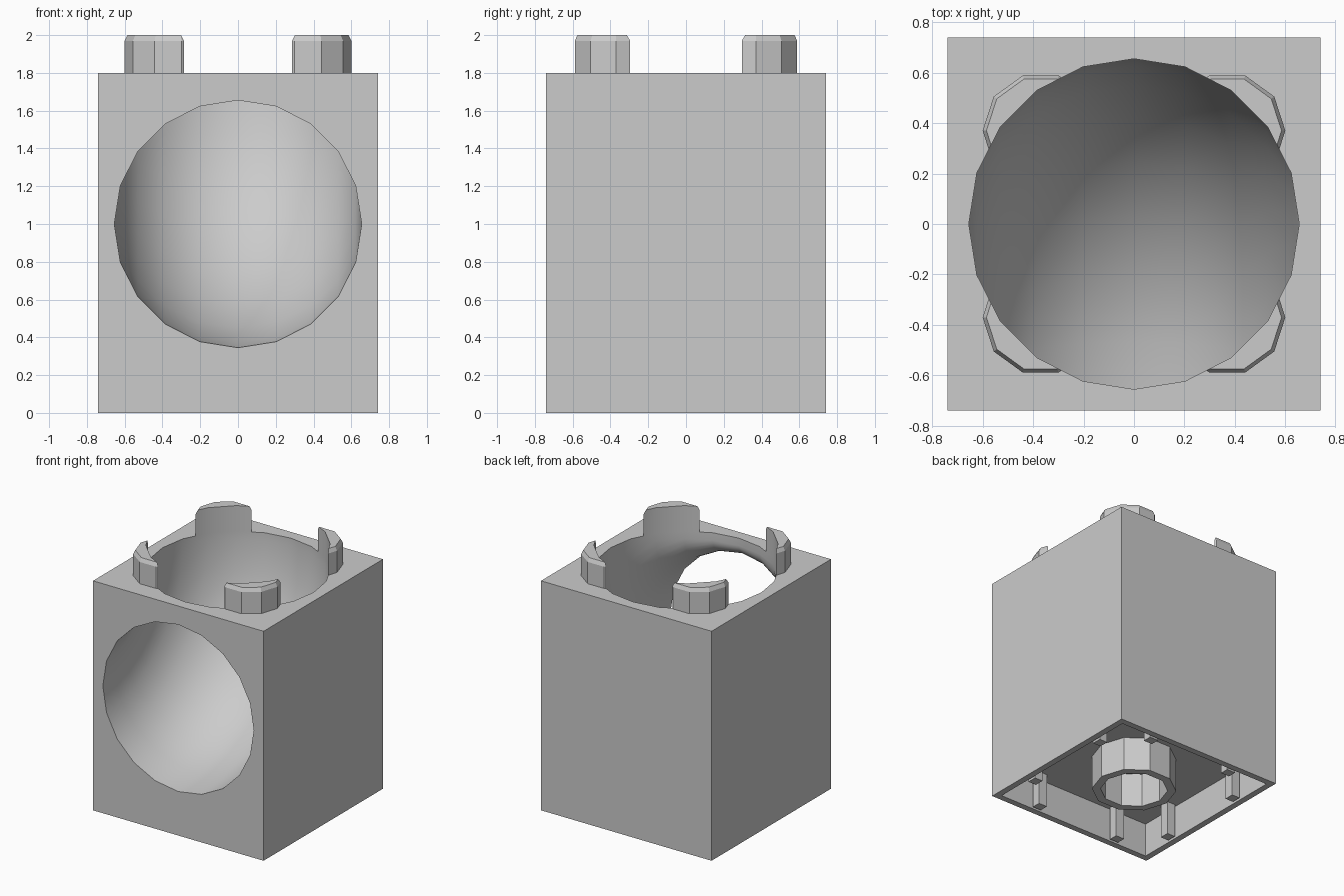
import bpy, bmesh
from math import cos, sin, pi, radians
from mathutils import Vector

if "Cube" in bpy.data.objects:
    bpy.data.objects.remove(bpy.data.objects["Cube"], do_unlink=True)

HALF, TOP = 0.74, 1.8          # block half width and height
BORE = 0.655                   # tunnel radius
WALL, DEPTH = 0.07, 0.27       # underside wall thickness and hollow depth
STUD = 0.37                    # stud offset from the centre

grey = bpy.data.materials.new("light_grey")
grey.use_nodes = True
grey.diffuse_color = (0.6, 0.6, 0.6, 1)
grey.node_tree.nodes["Principled BSDF"].inputs["Base Color"].default_value = (0.6, 0.6, 0.6, 1)


def make_object(name, bm):
    bmesh.ops.recalc_face_normals(bm, faces=bm.faces)
    mesh = bpy.data.meshes.new(name)
    bm.to_mesh(mesh)
    bm.free()
    mesh.materials.append(grey)
    obj = bpy.data.objects.new(name, mesh)
    bpy.context.collection.objects.link(obj)
    return obj


def activate(obj):
    bpy.ops.object.select_all(action="DESELECT")
    obj.select_set(True)
    bpy.context.view_layer.objects.active = obj


def box(bm, centre, size):
    verts = bmesh.ops.create_cube(bm, size=1)["verts"]
    bmesh.ops.scale(bm, vec=size, verts=verts)
    bmesh.ops.translate(bm, vec=centre, verts=verts)


def loft(name, rings, capped=True):
    """Skin a list of equal-length point rings."""
    bm = bmesh.new()
    loops = [[bm.verts.new(p) for p in ring] for ring in rings]
    n = len(loops[0])
    for a, b in zip(loops, loops[1:]):
        for i in range(n):
            j = (i + 1) % n
            bm.faces.new((a[i], a[j], b[j], b[i]))
    if capped:
        bm.faces.new(loops[0])
        bm.faces.new(loops[-1])
    return make_object(name, bm)


def circle(radius, sides, centre, v=Vector((0, 1, 0))):
    u = Vector((1, 0, 0))
    return [Vector(centre) + radius * (u * cos(t) + v * sin(t))
            for t in (2 * pi * i / sides for i in range(sides))]


# Elbow-shaped cutter running from the top opening to the front opening
BEND_Z, STEPS = 1.74, 8
path = [circle(BORE, 20, (0, 0, 2.2))]
for k in range(STEPS + 1):
    a = pi / 2 * k / STEPS
    out = Vector((0, cos(a), -sin(a)))
    path.append(circle(BORE, 20, Vector((0, -HALF, BEND_Z)) + HALF * out, out))
path.append(circle(BORE, 20, (0, -HALF - 0.2, BEND_Z - HALF), Vector((0, 0, -1))))
cutter = loft("tunnel_cutter", path)
cutter.hide_render = True


def bore(obj):
    mod = obj.modifiers.new("tunnel", "BOOLEAN")
    mod.operation = "DIFFERENCE"
    mod.solver = "EXACT"
    mod.object = cutter
    activate(obj)
    bpy.ops.object.modifier_apply(modifier=mod.name)


# Block with a hollow underside
bm = bmesh.new()
box(bm, (0, 0, TOP / 2), (2 * HALF, 2 * HALF, TOP))
bm.normal_update()
under = min(bm.faces, key=lambda f: f.calc_center_median().z)
bmesh.ops.inset_region(bm, faces=[under], thickness=WALL)
rim = bmesh.ops.extrude_discrete_faces(bm, faces=[under])["faces"][0]
bmesh.ops.translate(bm, vec=(0, 0, DEPTH), verts=rim.verts)
block = make_object("block", bm)
bore(block)
parts = [block]

# Corner studs, trimmed by the tunnel
for sx, side in ((1, "left"), (-1, "right")):
    for sy, end in ((1, "back"), (-1, "front")):
        rings = [circle(r, 10, (sx * STUD, sy * STUD, z))
                 for r, z in ((0.23, TOP), (0.23, 1.97), (0.215, 2.0))]
        stud = loft(f"stud_{end}_{side}", rings)
        bore(stud)
        parts.append(stud)

# Gripping tube under the block
parts.append(loft("under_tube", [circle(r, 10, (0, 0, z)) for r, z in
                                 ((0.31, DEPTH), (0.31, 0), (0.247, 0), (0.247, DEPTH))], False))

# Gripping ribs, two on each inner wall
bm = bmesh.new()
reach = HALF - WALL - 0.035
for s in (1, -1):
    for offset in (STUD, -STUD):
        box(bm, (offset, s * reach, DEPTH / 2), (0.075, 0.07, DEPTH))
        box(bm, (s * reach, offset, DEPTH / 2), (0.07, 0.075, DEPTH))
parts.append(make_object("under_ribs", bm))

for part in parts:
    activate(part)
    bpy.ops.object.shade_smooth_by_angle(angle=radians(23))
bpy.data.objects.remove(cutter, do_unlink=True)
